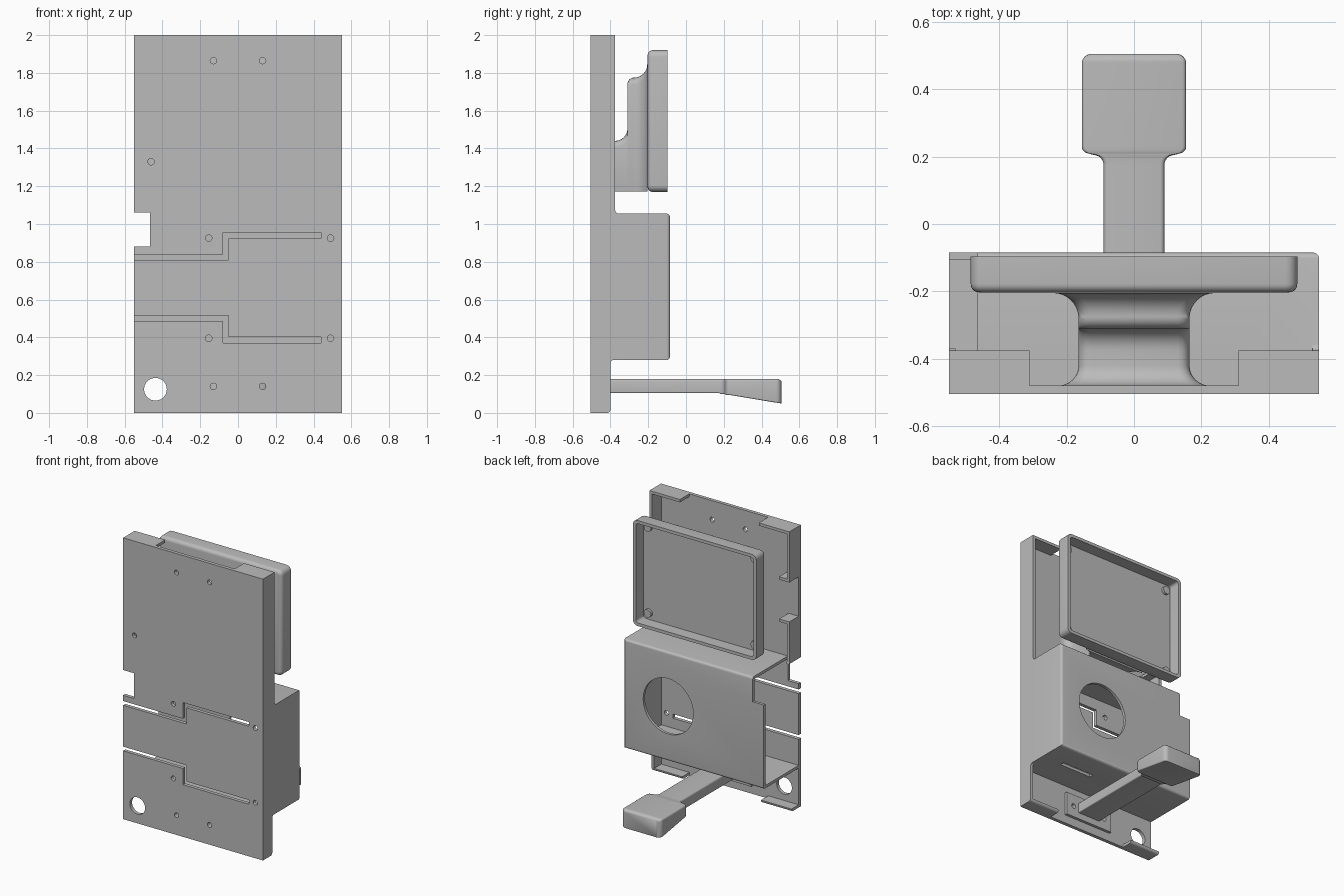
import bpy, bmesh, math
from mathutils import Matrix

old = bpy.data.objects.get("Cube")
if old:
    bpy.data.objects.remove(old)

grey = bpy.data.materials.new("plain grey")
grey.use_nodes = True
grey.diffuse_color = (0.5, 0.5, 0.5, 1)
grey.node_tree.nodes["Principled BSDF"].inputs["Base Color"].default_value = (0.5, 0.5, 0.5, 1)


def finish(name, bm):
    bmesh.ops.recalc_face_normals(bm, faces=bm.faces)
    mesh = bpy.data.meshes.new(name)
    bm.to_mesh(mesh)
    bm.free()
    mesh.materials.append(grey)
    obj = bpy.data.objects.new(name, mesh)
    bpy.context.collection.objects.link(obj)
    return obj


def bevel(bm, rule, width):
    edges = [e for e in bm.edges if rule(e.verts[0].co, e.verts[1].co)]
    bmesh.ops.bevel(bm, geom=edges, offset=width, segments=5, profile=0.5, affect='EDGES')


def block_mesh(x, y, z):
    bm = bmesh.new()
    bmesh.ops.create_cube(bm, size=1)
    for v in bm.verts:
        v.co = [r[0] if c < 0 else r[1] for c, r in zip(v.co, (x, y, z))]
    return bm


def block(name, x, y, z):
    return finish(name, block_mesh(x, y, z))


def rod(name, x, z, radius, y):
    bm = bmesh.new()
    spin = Matrix.Translation((x, sum(y) / 2, z)) @ Matrix.Rotation(math.pi / 2, 4, 'X')
    bmesh.ops.create_cone(bm, cap_ends=True, segments=40, radius1=radius, radius2=radius,
                          depth=y[1] - y[0], matrix=spin)
    return finish(name, bm)


def activate(obj):
    bpy.ops.object.select_all(action='DESELECT')
    obj.select_set(True)
    bpy.context.view_layer.objects.active = obj


def combine(obj, other, operation='DIFFERENCE'):
    other.hide_render = True
    activate(obj)
    mod = obj.modifiers.new("combine", 'BOOLEAN')
    mod.operation, mod.object, mod.solver = operation, other, 'EXACT'
    bpy.ops.object.modifier_apply(modifier=mod.name)
    bpy.data.objects.remove(other)


def cut_block(obj, x, y, z):
    combine(obj, block("cutter", x, y, z))


def smooth(obj):
    activate(obj)
    bpy.ops.object.shade_smooth_by_angle(angle=math.radians(35))


def loft(name, sections, top_r, low_r):
    """Skin rounded rectangles (y, half width, bottom, top) along y."""
    bm = bmesh.new()
    rings = []
    for y, w, z0, z1 in sections:
        ring = []
        corners = ((1, z1, top_r, 0), (-1, z1, top_r, 1), (-1, z0, low_r, 2), (1, z0, low_r, 3))
        for side, z, r, quarter in corners:
            inward = -1 if quarter < 2 else 1
            for i in range(5):
                a = (quarter + i / 4) * math.pi / 2
                ring.append(bm.verts.new((side * (w - r) + r * math.cos(a), y,
                                          z + inward * r + r * math.sin(a))))
        rings.append(ring)
    for a, b in zip(rings, rings[1:]):
        for i in range(len(a)):
            j = (i + 1) % len(a)
            bm.faces.new((a[i], a[j], b[j], b[i]))
    bm.faces.new(rings[0])
    bm.faces.new(rings[-1])
    obj = finish(name, bm)
    smooth(obj)
    return obj


def arc(y, z, r, start, end, n=8):
    angles = [math.radians(start + (end - start) * i / n) for i in range(n + 1)]
    return [(y + r * math.cos(a), z + r * math.sin(a)) for a in angles]


# Housing: stepped side profile pulled across the width, then hollowed
FRONT, INNER = -0.505, -0.48
profile = [(FRONT, 0), (-0.4, 0), (-0.4, 0.28), (-0.085, 0.28), (-0.085, 1.055),
           (-0.375, 1.055), (-0.375, 2), (FRONT, 2)]
bm = bmesh.new()
face = bm.faces.new([bm.verts.new((-0.55, y, z)) for y, z in profile])
pulled = bmesh.ops.extrude_face_region(bm, geom=[face])["geom"]
bmesh.ops.translate(bm, vec=(1.1, 0, 0), verts=[g for g in pulled if isinstance(g, bmesh.types.BMVert)])
bevel(bm, lambda a, b: abs(a.x - b.x) > 1 and a.y > -0.45 and a.z < 1.9
      or min(a.y, b.y) > -0.1 and min(a.x, b.x) > 0.5, 0.018)
housing = finish("housing", bm)

cut_block(housing, (-0.53, 0.53), (INNER, 0.1), (1.055, 1.98))      # upper bay
cut_block(housing, (-0.7, 0.53), (INNER, -0.105), (0.3, 1.035))     # rear box
cut_block(housing, (-0.7, 0.53), (INNER, 0.1), (0.02, 0.28))        # lower bay
cut_block(housing, (-0.31, 0.31), (INNER, 0.1), (1.9, 2.1))         # top lip gap
cut_block(housing, (-0.31, 0.31), (INNER, 0.1), (-0.1, 0.1))        # bottom lip gap
cut_block(housing, (-0.7, -0.465), (-0.7, 0.1), (0.88, 1.06))       # edge notch
cut_block(housing, (-0.7, -0.5), (INNER, 0.1), (1.36, 1.64))        # side opening
cut_block(housing, (0.14, 0.39), (-0.285, -0.255), (0.2, 0.35))     # floor slot

# Stepped slots, mirrored about the middle of the box
for s in (1, -1):
    for x0, x1, low, high in ((-0.7, -0.05, 0.147, 0.177), (-0.08, -0.05, 0.147, 0.292),
                              (-0.08, 0.44, 0.262, 0.292)):
        z = sorted((0.6625 + s * low, 0.6625 + s * high))
        cut_block(housing, (x0, x1), (-0.6, -0.45), z)

# Screw holes, cable hole and round rear window
for x, z in ((-0.13, 1.865), (0.13, 1.865), (-0.46, 1.33), (-0.155, 0.925), (0.49, 0.925),
             (-0.155, 0.395), (0.49, 0.395), (-0.13, 0.14), (0.13, 0.14)):
    combine(housing, rod("cutter", x, z, 0.017, (-0.6, -0.45)))
combine(housing, rod("cutter", -0.437, 0.125, 0.06, (-0.6, -0.45)))
combine(housing, rod("cutter", 0.2, 0.67, 0.197, (-0.2, 0)))
smooth(housing)

# Tabs at the ends of the side opening
for name, z in (("upper_side_tab", 1.64), ("lower_side_tab", 1.34)):
    block(name, (-0.55, -0.47), (INNER, -0.375), (z, z + 0.02))

# Screen tray, rounded and open to the rear
along_y = lambda a, b: abs(a.y - b.y) > 0.05
bm = block_mesh((-0.485, 0.485), (-0.203, -0.097), (1.17, 1.92))
bevel(bm, along_y, 0.035)
bevel(bm, lambda a, b: max(a.y, b.y) < -0.2, 0.025)
tray = finish("screen_tray", bm)
bm = block_mesh((-0.463, 0.463), (-0.183, 0), (1.192, 1.898))
bevel(bm, along_y, 0.02)
combine(tray, finish("cutter", bm))
smooth(tray)
for x in (-0.42, 0.42):
    for z in (1.24, 1.85):
        smooth(rod("tray_boss", x, z, 0.028, (-0.19, -0.165)))


# Screen post, flared where it meets the plate and the tray
def post_width(y):
    if y > -0.28:
        return 0.24 - math.sqrt(max(0, 0.075 ** 2 - (y + 0.28) ** 2))
    if y < -0.42:
        return 0.225 - math.sqrt(max(0, 0.06 ** 2 - (y + 0.42) ** 2))
    return 0.165


top_line = (arc(-0.42, 1.5, 0.06, 180, 270) + arc(-0.375, 1.505, 0.065, 270, 360)
            + arc(-0.275, 1.74, 0.035, 180, 90) + arc(-0.275, 1.845, 0.07, 270, 360))
loft("screen_post", [(y, post_width(y), 1.172, z) for y, z in top_line], 0.035, 0.002)

# Pedal: narrow arm with a wedge shaped head
neck, head = 0.09, 0.155
pedal = [(INNER, neck, 0.105, 0.18), (0.175, neck, 0.105, 0.18)]
pedal += [(y, w, 0.1, 0.18) for y, w in arc(0.175, neck + 0.03, 0.03, 280, 360, 5)]
pedal += [(y, w, 0.095, 0.18) for y, w in arc(0.23, head - 0.02, 0.02, 170, 90, 4)]
pedal += [(y, w, 0.095 - 0.045 * (y - 0.21) / 0.295, 0.18 - 0.012 * max(0, (y - 0.49) / 0.015))
          for y, w in arc(0.477, head - 0.028, 0.028, 90, 0, 6)]
loft("pedal", pedal, 0.012, 0.006)
mount = block("pedal_mount", (-0.19, 0.19), (INNER, -0.46), (0.06, 0.225))
for x in (-0.13, 0.13):
    combine(mount, rod("cutter", x, 0.14, 0.017, (-0.6, -0.4)))
